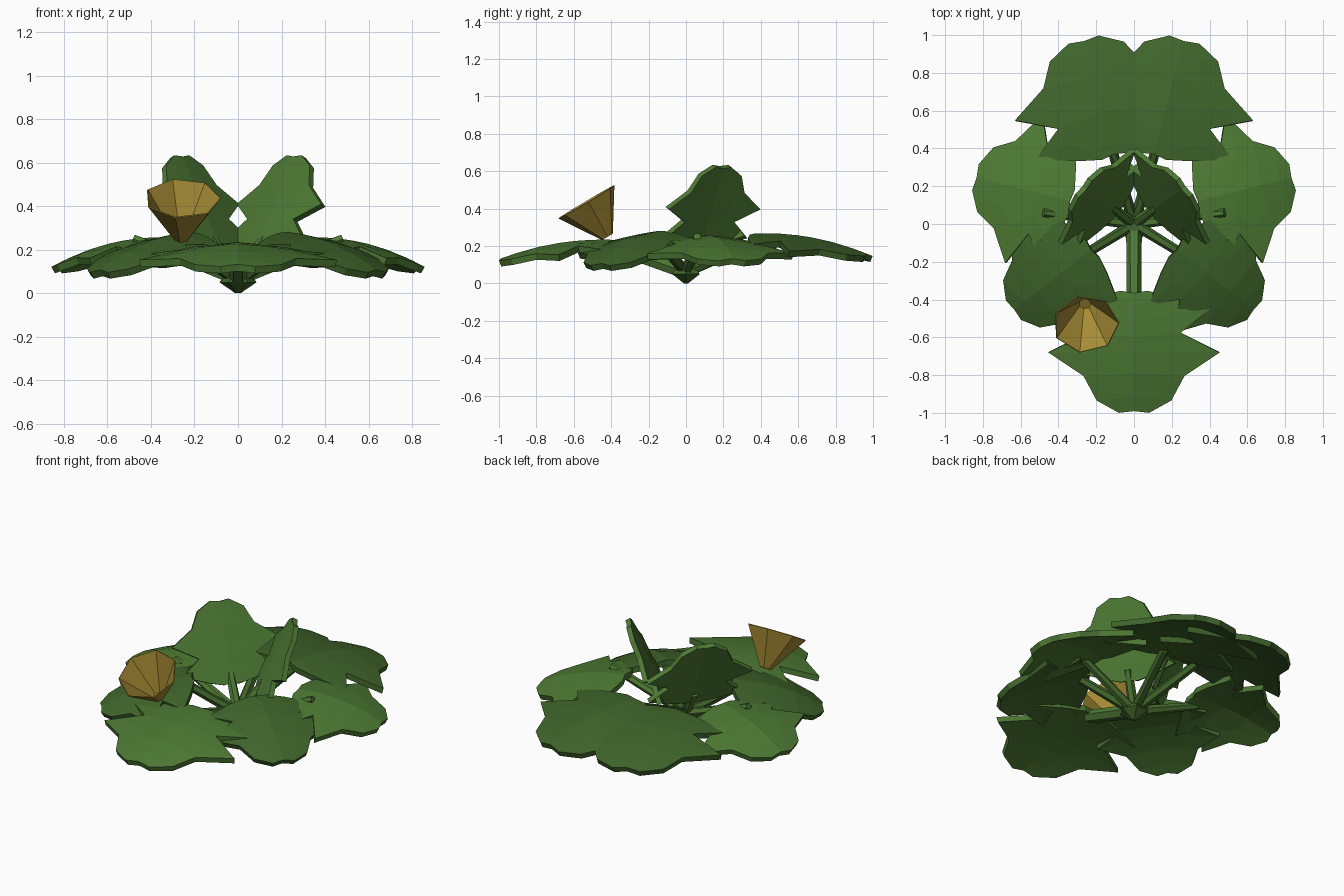
import bpy, bmesh, math
from mathutils import Vector

if "Cube" in bpy.data.objects:
    bpy.data.objects.remove(bpy.data.objects["Cube"])

def material(name, rgb):
    m = bpy.data.materials.new(name)
    m.diffuse_color = (*rgb, 1)
    m.use_nodes = True
    m.node_tree.nodes["Principled BSDF"].inputs["Base Color"].default_value = m.diffuse_color
    return m

GREEN = material("leaf_green", (0.075, 0.195, 0.034))
DARK = material("dark_green", (0.05, 0.13, 0.024))
YELLOW = material("yellow", (0.38, 0.26, 0.035))

def finish(name, bm, mat):
    bmesh.ops.recalc_face_normals(bm, faces=bm.faces)
    me = bpy.data.meshes.new(name)
    bm.to_mesh(me)
    bm.free()
    me.materials.append(mat)
    ob = bpy.data.objects.new(name, me)
    bpy.context.collection.objects.link(ob)
    return ob

# Leaf half outline (across, along) and matching midrib stations, unit leaf 0.64 long
EDGE = [(0.07, 0), (0.2, 0.03), (0.41, 0.10), (0.25, 0.22), (0.46, 0.33),
        (0.27, 0.45), (0.2, 0.58), (0.08, 0.645)]
SPINE = [0.01, 0.07, 0.15, 0.24, 0.32, 0.43, 0.55, 0.635]

def leaf(name, base, tip, mat, width=1.0, drop=0.06, arch=0.035, side=None, thick=0.034):
    base, tip = Vector(base), Vector(tip)
    axis = tip - base
    length = axis.length / 0.64
    axis.normalize()
    across = Vector(side).normalized() if side else axis.cross(Vector((0, 0, 1))).normalized()
    normal = across.cross(axis).normalized()
    if normal.z < 0:
        normal.negate()
    bm = bmesh.new()
    rows = []
    for (u, v), s in zip(EDGE, SPINE):
        row = []
        for k in (-1, -0.5, 0, 0.5, 1):
            a = abs(k)
            along = s + (v - s) * a
            t = along / 0.64
            h = arch * 4 * t * (1 - t) - drop * (u * a / 0.45) ** 1.3
            row.append(bm.verts.new(base + axis * along * length
                                    + across * u * k * width + normal * h))
        rows.append(row)
    for r0, r1 in zip(rows, rows[1:]):
        for j in range(4):
            bm.faces.new((r0[j], r0[j + 1], r1[j + 1], r1[j]))
    ob = finish(name, bm, mat)
    mod = ob.modifiers.new("thickness", 'SOLIDIFY')
    mod.thickness = thick
    mod.offset = 0

def tube(name, a, b, r0, r1, mat, sides=6, open_end=False, spin=0.0):
    a, b = Vector(a), Vector(b)
    q = (b - a).to_track_quat('Z', 'Y')
    bm = bmesh.new()
    rings = []
    for p, r in ((a, r0), (b, r1)):
        rings.append([bm.verts.new(p + q @ Vector((r * math.cos(spin + math.tau * i / sides),
                                                   r * math.sin(spin + math.tau * i / sides), 0)))
                      for i in range(sides)])
    for i in range(sides):
        j = (i + 1) % sides
        bm.faces.new((rings[0][i], rings[0][j], rings[1][j], rings[1][i]))
    bm.faces.new(rings[0])
    if not open_end:
        bm.faces.new(rings[1])
    return finish(name, bm, mat)

# Root crown
tube("root_crown", (0, 0, 0), (0, 0, 0.05), 0.012, 0.085, DARK)
tube("crown_top", (0, 0, 0.05), (0, 0, 0.11), 0.085, 0.045, DARK)

# Front leaf and its stalk
leaf("front_leaf", (0, -0.355, 0.215), (0, -0.99, 0.115), GREEN, width=0.98)
tube("front_stalk", (0, 0, 0.06), (0, -0.4, 0.2), 0.042, 0.038, GREEN)

# Mirrored leaves with stalks
for sx, tag in ((1, "right"), (-1, "left")):
    m = lambda x, y, z: (sx * x, y, z)
    leaf(tag + "_back_leaf", m(0.10, 0.36, 0.25), m(0.265, 0.967, 0.14), DARK, drop=0.07)
    tube(tag + "_back_stalk", m(0, 0, 0.06), m(0.12, 0.41, 0.235), 0.03, 0.026, DARK)

    leaf(tag + "_side_leaf", m(0.33, 0.12, 0.24), m(0.83, 0.245, 0.115), GREEN, width=0.87, drop=0.065)
    tube(tag + "_side_stalk", m(0, 0, 0.06), m(0.48, 0.06, 0.25), 0.03, 0.022, GREEN)

    leaf(tag + "_front_side_leaf", m(0.22, -0.13, 0.265), m(0.63, -0.45, 0.09), DARK,
         width=0.78, drop=0.06)
    tube(tag + "_front_side_stalk", m(0, 0, 0.06), m(0.26, -0.16, 0.24), 0.03, 0.025, DARK)

    leaf(tag + "_upright_leaf", m(0.09, 0.07, 0.19), m(0.265, 0.19, 0.625), GREEN, width=0.68,
         drop=0.025, arch=0.0, side=m(0.62, -0.79, 0), thick=0.03)
    tube(tag + "_upright_stalk", m(0, 0, 0.06), m(0.12, 0.09, 0.25), 0.03, 0.025, GREEN)

# Hollow seven-sided trumpet flower
flower = tube("flower", (-0.26, -0.42, 0.25), (-0.255, -0.53, 0.435), 0.035, 0.178,
              YELLOW, sides=7, open_end=True)
wall = flower.modifiers.new("petal_wall", 'SOLIDIFY')
wall.thickness = 0.006
